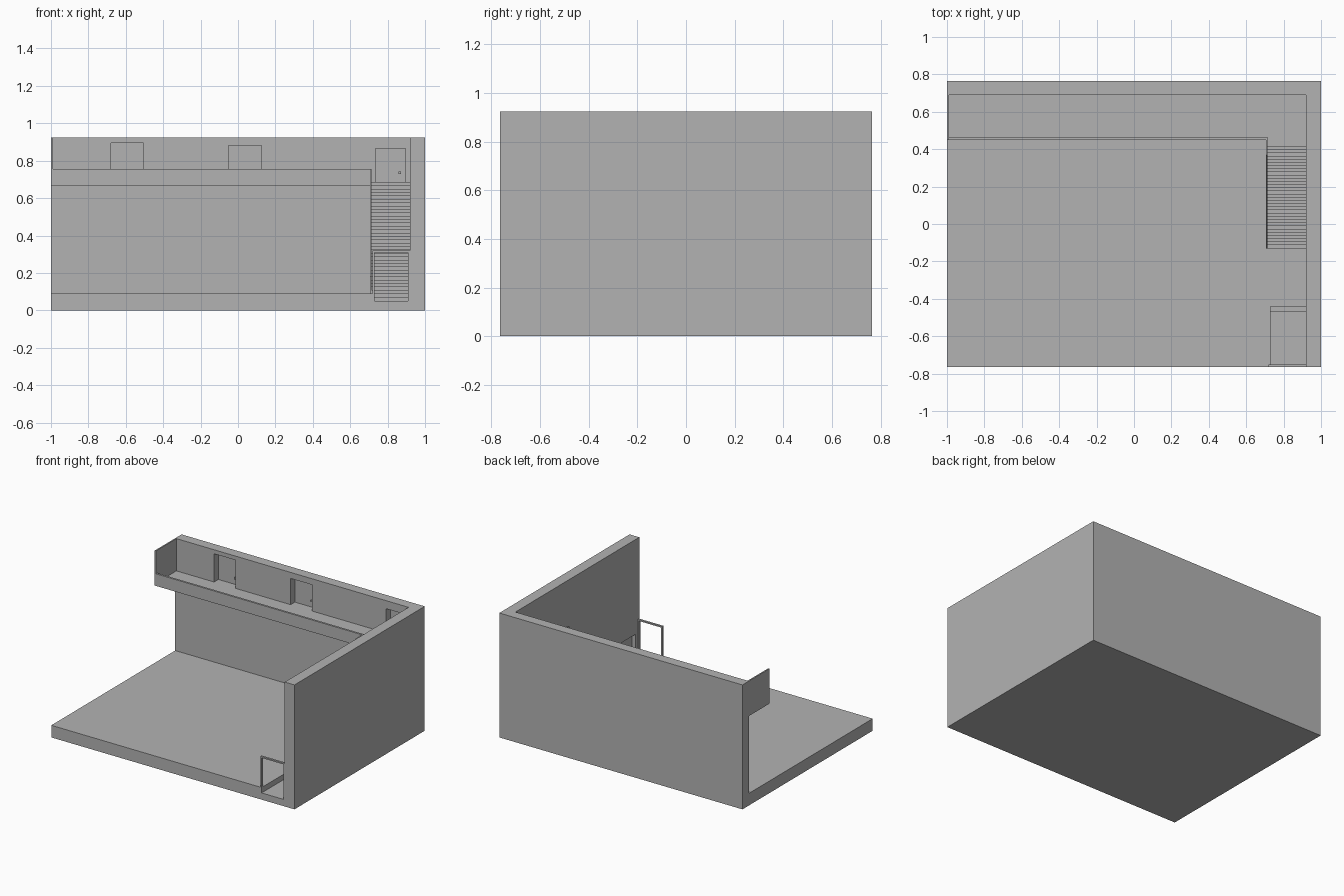
import bpy
import bmesh

old = bpy.data.objects.get("Cube")
if old:
    bpy.data.objects.remove(old, do_unlink=True)

GREY = (0.45, 0.45, 0.45, 1)
mat = bpy.data.materials.new("plain_grey")
mat.use_nodes = True
mat.diffuse_color = GREY
mat.node_tree.nodes["Principled BSDF"].inputs["Base Color"].default_value = GREY


def extrude(name, yz, x0, x1):
    """Extrude a side profile along x."""
    bm = bmesh.new()
    face = bm.faces.new([bm.verts.new((x0, y, z)) for y, z in yz])
    out = bmesh.ops.extrude_face_region(bm, geom=[face])
    moved = [g for g in out["geom"] if isinstance(g, bmesh.types.BMVert)]
    bmesh.ops.translate(bm, verts=moved, vec=(x1 - x0, 0, 0))
    bmesh.ops.recalc_face_normals(bm, faces=bm.faces)
    mesh = bpy.data.meshes.new(name)
    bm.to_mesh(mesh)
    bm.free()
    mesh.materials.append(mat)
    obj = bpy.data.objects.new(name, mesh)
    bpy.context.collection.objects.link(obj)
    return obj


def box(name, x0, x1, y0, y1, z0, z1):
    return extrude(name, [(y0, z0), (y1, z0), (y1, z1), (y0, z1)], x0, x1)


def cut(obj, *bounds):
    """Cut a box-shaped opening."""
    cutter = box("cutter", *bounds)
    cutter.hide_render = True
    mod = obj.modifiers.new("opening", "BOOLEAN")
    mod.operation = "DIFFERENCE"
    mod.solver = "EXACT"
    mod.object = cutter
    bpy.context.view_layer.objects.active = obj
    bpy.ops.object.modifier_apply(modifier=mod.name)
    bpy.data.objects.remove(cutter, do_unlink=True)


DEPTH = 0.765     # half depth of the room
WALL_Y = 0.69     # inner face of back wall
WALL_X = 0.92     # inner face of side wall
FLOOR = 0.09
TOP = 0.925
DECK = 0.685      # balcony floor height
RAIL = 0.755      # parapet height
STAIR_X = 0.715
FRAME = 0.015

# Floor with a sunken entrance
floor = box("floor", -1, 1, -DEPTH, DEPTH, 0, FLOOR)
cut(floor, 0.73, WALL_X, -1, -0.44, 0.05, 0.2)
box("entrance_step", 0.73, WALL_X, -0.47, -0.44, 0.05, 0.07)

# Walls
back_wall = box("back_wall", -1, 1, WALL_Y, DEPTH, 0, TOP)
side_wall = box("side_wall", WALL_X, 1, -DEPTH, WALL_Y, 0, TOP)

# Balcony deck, parapet and closed end
box("balcony_deck", -1, STAIR_X, 0.45, WALL_Y, 0.665, DECK)
box("balcony_landing", STAIR_X, WALL_X, 0.43, WALL_Y, 0.665, DECK)
box("balcony_parapet", -1, STAIR_X, 0.45, 0.465, 0.665, RAIL)
box("balcony_end", -1, -0.99, 0.45, WALL_Y, 0.665, TOP)

# Staircase as one stepped profile
STEPS = 33
START, END = -0.13, 0.43
run = (END - START) / STEPS
rise = (DECK - FLOOR) / STEPS
profile = [(START, FLOOR)]
for i in range(STEPS):
    z = FLOOR + (i + 1) * rise
    profile += [(START + i * run, z), (START + (i + 1) * run, z)]
profile.append((END, FLOOR))
extrude("stairs", profile, STAIR_X, WALL_X)

# Sloping panel beside the stairs
extrude("stair_side_panel",
        [(START, FLOOR), (START, 0.18), (0.37, RAIL), (0.465, RAIL),
         (0.465, 0.665), (END, 0.665), (END, FLOOR)], 0.705, STAIR_X)

# Recessed balcony doors: left edge, right edge, top, left post present
doors = [(-0.68, -0.49, 0.91, False), (-0.05, 0.14, 0.895, False),
         (0.72, 0.91, 0.88, True)]
for n, (x0, x1, top, post) in enumerate(doors, 1):
    cut(back_wall, x0, x1, 0.6, 0.74, DECK, top)
    box(f"door_{n}_frame_top", x0, x1, WALL_Y, 0.74, top - FRAME, top)
    box(f"door_{n}_frame_right", x1 - FRAME, x1, WALL_Y, 0.74, DECK, top - FRAME)
    if post:
        box(f"door_{n}_frame_left", x0, x0 + FRAME, WALL_Y, 0.74, DECK, top - FRAME)
    knob = x1 - 0.045
    box(f"door_{n}_knob", knob - 0.006, knob + 0.006, 0.725, 0.74, 0.73, 0.742)

# Entrance frame at the front edge
F0, F1 = -DEPTH, -0.75
box("entrance_frame_left", 0.72, 0.73, F0, F1, 0.05, 0.31)
box("entrance_frame_right", 0.91, WALL_X, F0, F1, 0.05, 0.31)
box("entrance_frame_top", 0.72, WALL_X, F0, F1, 0.31, 0.32)

# Shallow recess in the side wall beside the entrance
cut(side_wall, 0.8, 0.95, -0.72, -0.54, 0.05, 0.22)
